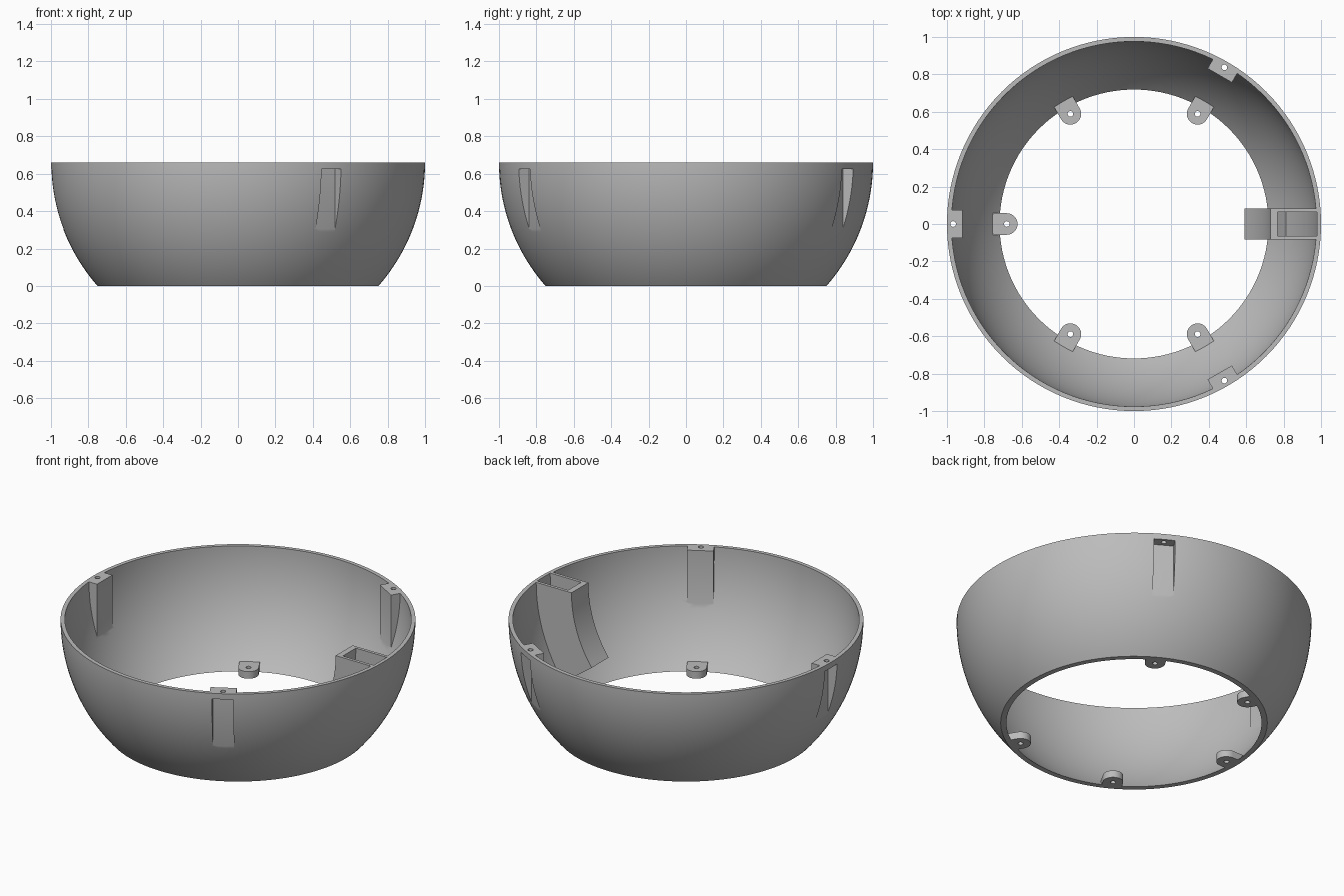
import bpy, bmesh
from math import sin, cos, pi, radians, sqrt
from mathutils import Matrix

if "Cube" in bpy.data.objects:
    bpy.data.objects.remove(bpy.data.objects["Cube"])

RIM = 0.66      # rim height, also the centre of the spherical wall
OUTER, INNER = 1.0, 0.976
SEG = 128

grey = bpy.data.materials.new("mid_grey")
grey.use_nodes = True
grey.diffuse_color = (0.5, 0.5, 0.5, 1)
grey.node_tree.nodes["Principled BSDF"].inputs["Base Color"].default_value = (0.5, 0.5, 0.5, 1)


def finish(name, bm):
    bmesh.ops.recalc_face_normals(bm, faces=bm.faces)
    mesh = bpy.data.meshes.new(name)
    bm.to_mesh(mesh)
    bm.free()
    mesh.materials.append(grey)
    obj = bpy.data.objects.new(name, mesh)
    bpy.context.collection.objects.link(obj)
    return obj


def revolve(name, profile):
    """Closed solid of revolution from (radius, height) pairs."""
    bm = bmesh.new()
    rings = [[bm.verts.new((r * cos(2 * pi * i / SEG), r * sin(2 * pi * i / SEG), z))
              for i in range(SEG)] for r, z in profile]
    for a, b in zip(rings, rings[1:]):
        for i in range(SEG):
            j = (i + 1) % SEG
            bm.faces.new((a[i], a[j], b[j], b[i]))
    bm.faces.new(rings[0])
    bm.faces.new(rings[-1])
    return finish(name, bm)


def prism(name, outline, low, high, angle=0, upright=False):
    """Extrude an outline along z, or along y when upright, then turn it about z."""
    bm = bmesh.new()
    place = (lambda a, b, c: (a, c, b)) if upright else (lambda a, b, c: (a, b, c))
    ends = [[bm.verts.new(place(a, b, h)) for a, b in outline] for h in (low, high)]
    for end in ends:
        bm.faces.new(end)
    n = len(outline)
    for i in range(n):
        j = (i + 1) % n
        bm.faces.new((ends[0][i], ends[0][j], ends[1][j], ends[1][i]))
    bm.transform(Matrix.Rotation(radians(angle), 4, "Z"))
    return finish(name, bm)


def block(name, r0, r1, half, low, high, angle):
    return prism(name, [(r0, -half), (r1, -half), (r1, half), (r0, half)], low, high, angle)


def arc(radius, start, stop, steps, cx=0, cy=0):
    return [(cx + radius * cos(radians(start + (stop - start) * i / steps)),
             cy + radius * sin(radians(start + (stop - start) * i / steps)))
            for i in range(steps + 1)]


def subtract(target, tools):
    for tool in tools:
        tool.hide_render = True
        mod = target.modifiers.new("cut", "BOOLEAN")
        mod.operation, mod.solver, mod.object = "DIFFERENCE", "EXACT", tool
        bpy.context.view_layer.objects.active = target
        bpy.ops.object.modifier_apply(modifier=mod.name)
        bpy.data.objects.remove(tool)


def wall(radius, low, steps=32):
    heights = [low + (RIM - low) * i / steps for i in range(steps + 1)]
    return [(sqrt(radius ** 2 - (z - RIM) ** 2), z) for z in heights]


def duct_outline(r0, r1, bottom):
    top = RIM + 0.1
    return arc(r0, -bottom, 0, 20) + [(r0, top), (r1, top)] + arc(r1, 0, -bottom, 20)


def raise_outline(points):
    return [(x, z if z > 0.5 else z + RIM) for x, z in points]


POST_ANGLES = (60, 180, 300)
TAB_ANGLES = (60, 120, 180, 240, 300)

# Outer solid and the cavity that hollows it out
bowl = revolve("bowl_shell", wall(OUTER, 0))
cavity = revolve("cavity", wall(INNER, -0.05) + [(INNER, RIM + 0.05)])

# Material left standing inside: screw posts, floor tabs, curved duct
standing = [block("screw_post", 0.917, 1.1, 0.075, 0.1, RIM + 0.1, a) for a in POST_ANGLES]
tab = arc(0.0575, 90, 270, 20, 0.68) + [(0.85, -0.0575), (0.85, 0.0575)]
standing += [prism("floor_tab", tab, -0.1, 0.044, a) for a in TAB_ANGLES]
standing.append(prism("duct", raise_outline(duct_outline(0.73, 1.1, 36)),
                      -0.083, 0.083, upright=True))
subtract(cavity, standing)
subtract(bowl, [cavity])

# Outside pockets behind the posts, screw holes, and the hollow of the duct
cuts = [block("post_pocket", 0.934, 1.1, 0.06, 0.1, 0.625, a) for a in POST_ANGLES]
cuts += [prism("post_hole", arc(0.015, 0, 345, 23, 0.967), 0.6, 0.8, a) for a in POST_ANGLES]
cuts += [prism("tab_hole", arc(0.015, 0, 345, 23, 0.68), -0.1, 0.1, a) for a in TAB_ANGLES]
cuts.append(prism("duct_hollow", raise_outline(duct_outline(0.766, 0.979, 34)),
                  -0.064, 0.064, upright=True))
subtract(bowl, cuts)

# Smooth walls with crisp edges
bpy.ops.object.select_all(action="DESELECT")
bowl.select_set(True)
bpy.context.view_layer.objects.active = bowl
bpy.ops.object.shade_smooth_by_angle(angle=radians(25))
